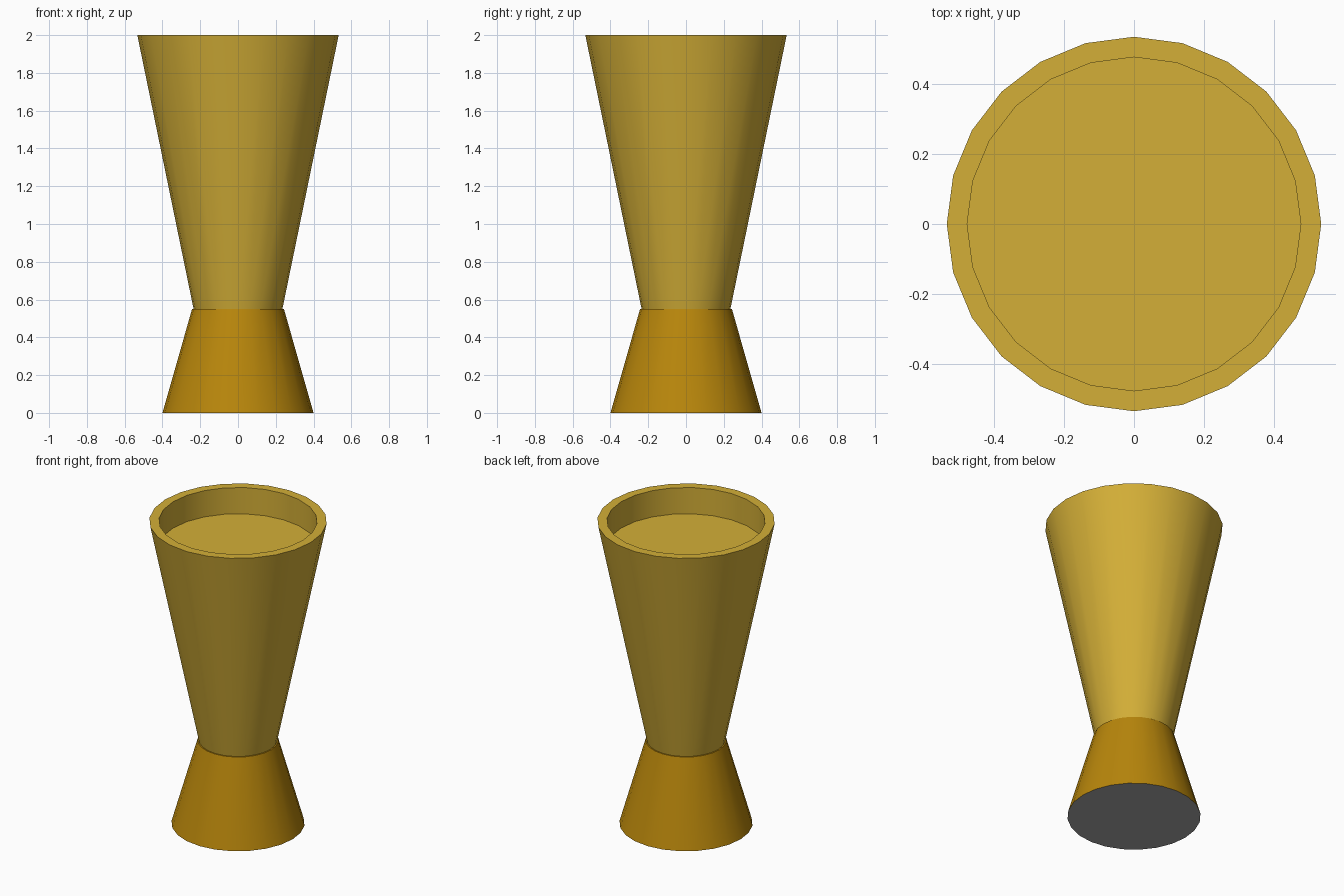
import bpy, bmesh, math

if "Cube" in bpy.data.objects:
    bpy.data.objects.remove(bpy.data.objects["Cube"], do_unlink=True)

SIDES = 24


def material(name, hex_colour):
    # sRGB hex to linear
    rgb = [int(hex_colour[i:i + 2], 16) / 255 for i in (0, 2, 4)]
    lin = [c / 12.92 if c <= 0.04045 else ((c + 0.055) / 1.055) ** 2.4 for c in rgb]
    mat = bpy.data.materials.new(name)
    mat.use_nodes = True
    mat.diffuse_color = (*lin, 1)
    mat.node_tree.nodes["Principled BSDF"].inputs["Base Color"].default_value = (*lin, 1)
    return mat


def lathe(name, profile, mats):
    """Closed solid of revolution from (radius, height) pairs, bottom to top."""
    bm = bmesh.new()
    rings = []
    for r, z in profile:
        rings.append([bm.verts.new((r * math.cos(a), r * math.sin(a), z))
                      for a in (math.tau * i / SIDES for i in range(SIDES))])
    bm.faces.new(reversed(rings[0]))
    for low, high in zip(rings, rings[1:]):
        for i in range(SIDES):
            j = (i + 1) % SIDES
            bm.faces.new((low[i], low[j], high[j], high[i]))
    bm.faces.new(rings[-1])
    bm.normal_update()
    mesh = bpy.data.meshes.new(name)
    # the underside takes the second material, when there is one
    if len(mats) > 1:
        for f in bm.faces:
            f.material_index = int(f.normal.z < -0.9)
    bm.to_mesh(mesh)
    bm.free()
    for m in mats:
        mesh.materials.append(m)
    obj = bpy.data.objects.new(name, mesh)
    bpy.context.collection.objects.link(obj)
    bpy.ops.object.select_all(action='DESELECT')
    obj.select_set(True)
    bpy.context.view_layer.objects.active = obj
    bpy.ops.object.shade_smooth_by_angle(angle=math.radians(30))
    return obj


gold = material("gold", "D4AF37")
dark_gold = material("dark gold", "B8860B")
grey = material("grey", "A9A9A9")

# flared foot with a grey underside
lathe("foot", [(0.4, 0), (0.243, 0.55)], [dark_gold, grey])

# tall cup: outer wall, rim, straight inner wall and shallow floor
lathe("cup", [(0.235, 0.55), (0.533, 2), (0.475, 2), (0.475, 1.826)], [gold])
